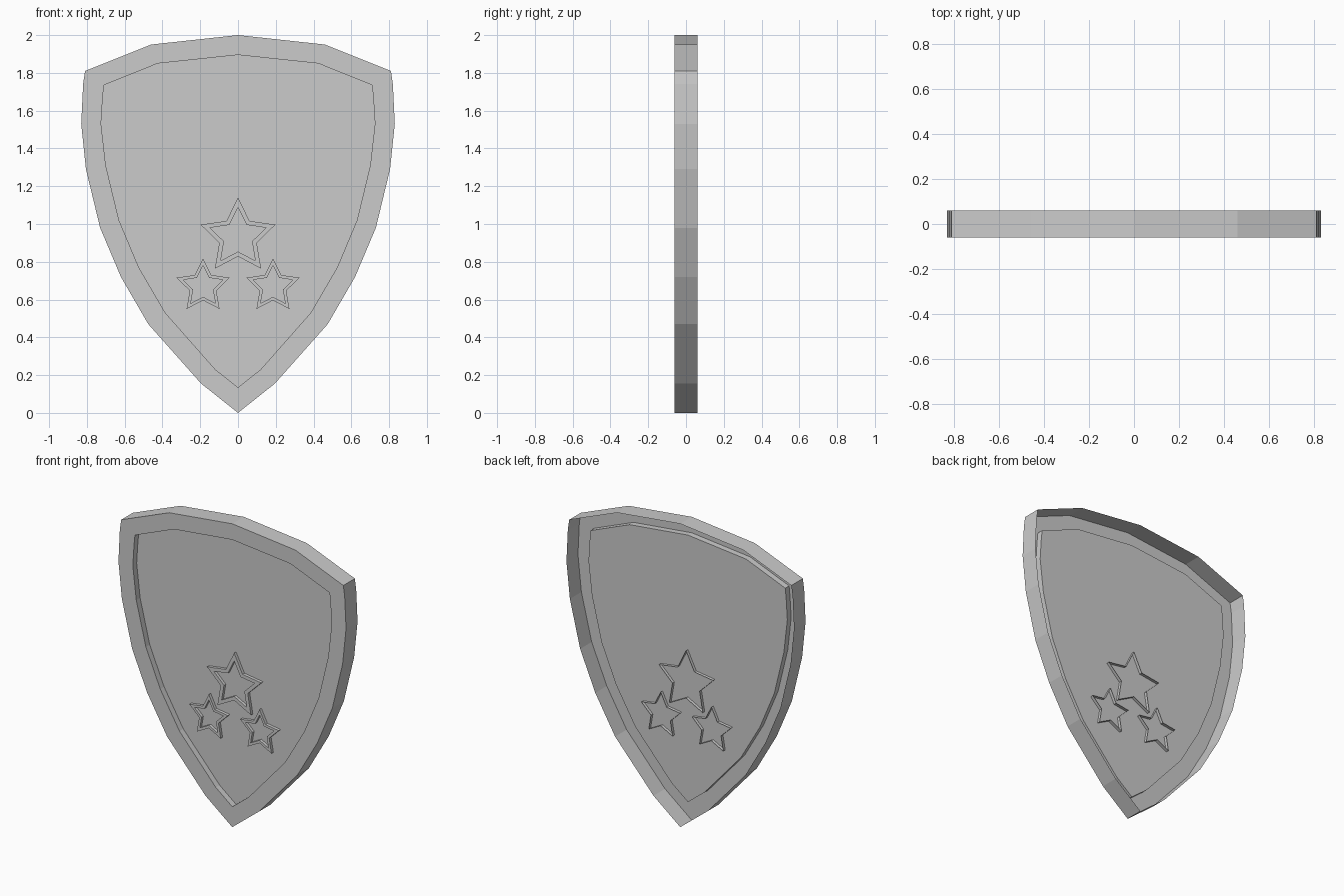
import bpy, bmesh, math

if "Cube" in bpy.data.objects:
    bpy.data.objects.remove(bpy.data.objects["Cube"])


def open_shell(name, outer, inner, y_back, y_front, y_floor):
    """Hollow plaque, open at the back: outer wall, front rim, inner wall, floor."""
    bm = bmesh.new()
    loops = [[bm.verts.new((x, y, z)) for x, z in pts]
             for pts, y in ((outer, y_back), (outer, y_front),
                            (inner, y_front), (inner, y_floor))]
    n = len(outer)
    for a, b in zip(loops, loops[1:]):
        for i in range(n):
            j = (i + 1) % n
            bm.faces.new((a[i], a[j], b[j], b[i]))
    bm.faces.new(loops[-1])
    bmesh.ops.recalc_face_normals(bm, faces=bm.faces)
    # make sure the rim looks forward (-y)
    bm.faces.ensure_lookup_table()
    if bm.faces[n].normal.y > 0:
        bmesh.ops.reverse_faces(bm, faces=bm.faces)
    mesh = bpy.data.meshes.new(name)
    bm.to_mesh(mesh)
    bm.free()
    obj = bpy.data.objects.new(name, mesh)
    bpy.context.collection.objects.link(obj)
    return obj


def mirrored(half):
    """Close a right-hand half outline (top centre to bottom centre)."""
    return half + [(-x, z) for x, z in reversed(half[1:-1])]


def star(cx, cz, radius):
    """Five-pointed star outline."""
    pts = []
    for i in range(10):
        r = radius if i % 2 == 0 else radius * 0.5
        a = math.pi * i / 5
        pts.append((cx + r * math.sin(a), cz + r * math.cos(a)))
    return pts


# Shield body with recessed panel
outer_half = [(0, 2), (0.46, 1.95), (0.81, 1.81), (0.82, 1.74), (0.83, 1.53),
              (0.805, 1.29), (0.73, 0.98), (0.62, 0.72), (0.475, 0.47),
              (0.195, 0.155), (0, 0)]
inner_half = [(0, 1.895), (0.425, 1.85), (0.71, 1.735), (0.717, 1.66),
              (0.725, 1.53), (0.70, 1.31), (0.63, 1.02), (0.525, 0.77),
              (0.385, 0.53), (0.12, 0.23), (0, 0.135)]
open_shell("shield_body", mirrored(outer_half), mirrored(inner_half),
           0.06, -0.06, -0.02)

# Three raised stars, their walls passing through the panel
for name, cx, cz, r in (("star_top", 0, 0.932, 0.208),
                        ("star_left", -0.185, 0.67, 0.148),
                        ("star_right", 0.185, 0.67, 0.148)):
    open_shell(name, star(cx, cz, r), star(cx, cz, r * 0.75),
               0.0, -0.04, -0.021)
